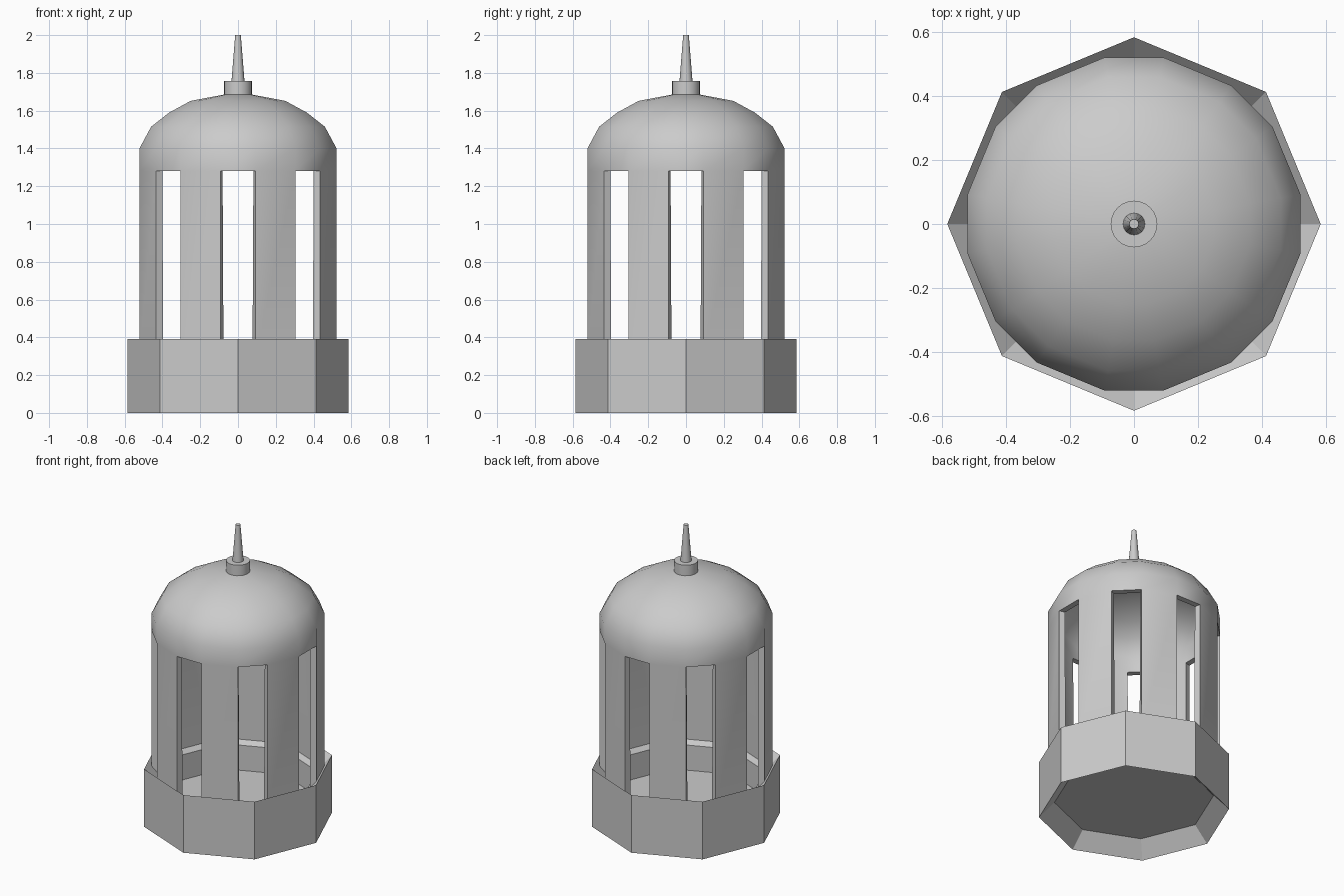
import bpy, bmesh, math

if "Cube" in bpy.data.objects:
    bpy.data.objects.remove(bpy.data.objects["Cube"])


def lathe(name, profile, angles, skip=lambda row, col: False, cap_start=True, cap_end=True):
    """Revolve (radius, z) points, listed outside-up, around the given angles."""
    bm = bmesh.new()
    rings = [[bm.verts.new((r * math.cos(a), r * math.sin(a), z)) for a in angles]
             for r, z in profile]
    n = len(angles)
    for row in range(len(rings) - 1):
        lo, hi = rings[row], rings[row + 1]
        for col in range(n):
            if not skip(row, col):
                k = (col + 1) % n
                bm.faces.new((lo[col], lo[k], hi[k], hi[col]))
    if cap_start:
        bm.faces.new(rings[0][::-1])
    if cap_end:
        bm.faces.new(rings[-1])
    bm.normal_update()
    mesh = bpy.data.meshes.new(name)
    bm.to_mesh(mesh)
    bm.free()
    obj = bpy.data.objects.new(name, mesh)
    bpy.context.collection.objects.link(obj)
    return obj


def activate(obj):
    bpy.ops.object.select_all(action='DESELECT')
    obj.select_set(True)
    bpy.context.view_layer.objects.active = obj


def smooth(obj, degrees):
    activate(obj)
    bpy.ops.object.shade_smooth_by_angle(angle=math.radians(degrees))


def even(n):
    return [2 * math.pi * i / n for i in range(n)]


# Octagonal base: bevelled-in top and bottom, hollow well with a thin floor
lathe("base", [(0.49, 0.10), (0.585, 0.0), (0.585, 0.39), (0.49, 0.29), (0.49, 0.12)],
      even(8))

# Pillars and dome as one shell: 8 windows (20 deg) between 8 flat pillars (25 deg)
shell_angles = []
for i in range(8):
    shell_angles += [math.radians(45 * i - 10), math.radians(45 * i + 10)]
shell_profile = [(0.53, 0.30), (0.53, 1.28), (0.53, 1.40), (0.467, 1.515),
                 (0.37, 1.59), (0.254, 1.652), (0.06, 1.688)]
shell = lathe("pillars_and_dome", shell_profile, shell_angles,
              skip=lambda row, col: row == 0 and col % 2 == 0, cap_start=False)
solid = shell.modifiers.new("thickness", 'SOLIDIFY')
solid.thickness = 0.04
solid.offset = -1
activate(shell)
bpy.ops.object.modifier_apply(modifier=solid.name)
smooth(shell, 40)

# Collar and spike on top
collar = lathe("finial_collar", [(0.073, 1.66), (0.073, 1.757)], even(24))
smooth(collar, 30)
spike = lathe("finial_spike", [(0.035, 1.75), (0.015, 2.0)], even(16))
smooth(spike, 30)
